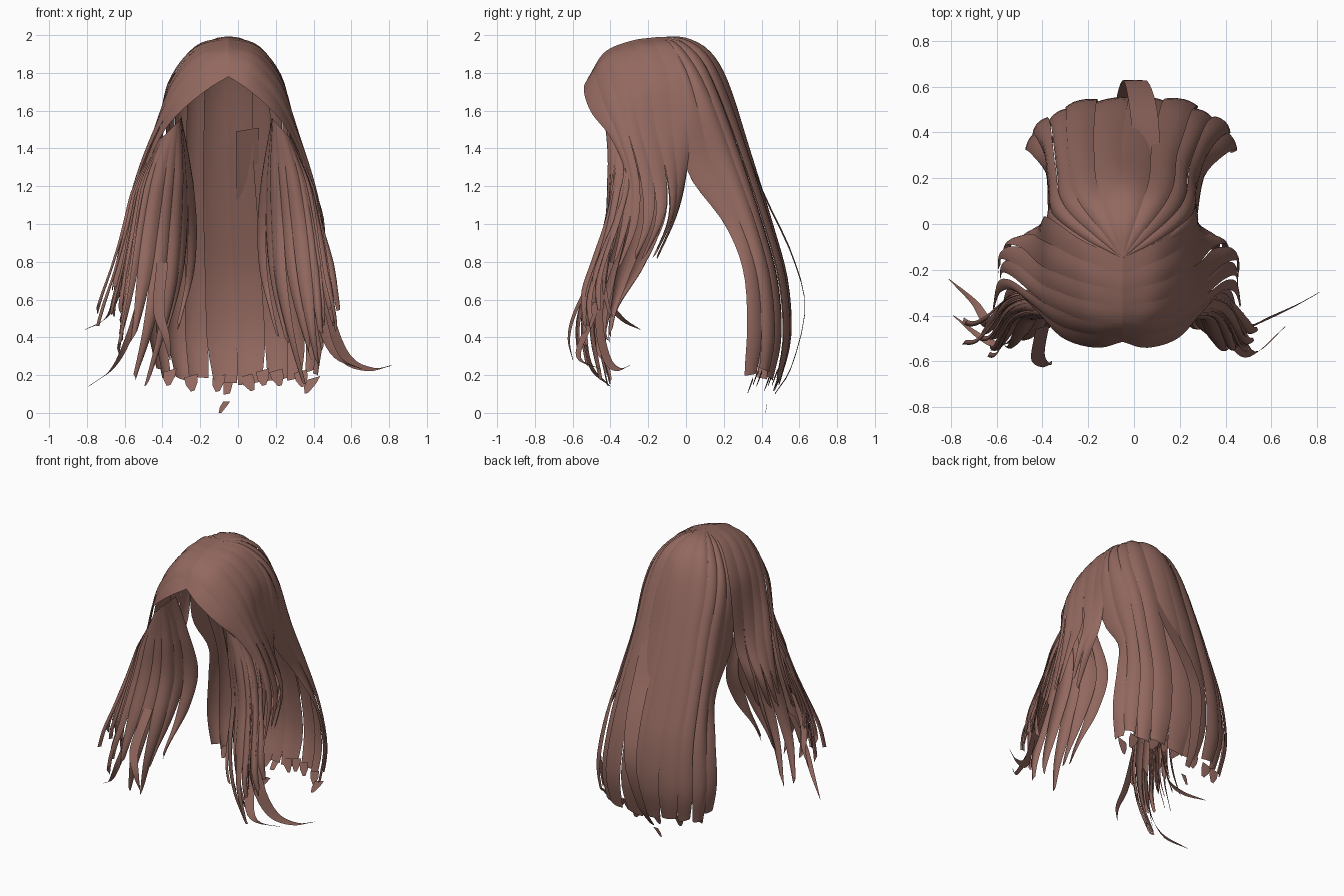
import bpy, random
from mathutils import Vector

random.seed(4)
cube = bpy.data.objects.get("Cube")
if cube:
    bpy.data.objects.remove(cube, do_unlink=True)

# Single hair colour
COLOUR = (0.29, 0.14, 0.115, 1)
hair = bpy.data.materials.new("chestnut_brown")
hair.use_nodes = True
hair.diffuse_color = COLOUR
shader = hair.node_tree.nodes["Principled BSDF"]
shader.inputs["Base Color"].default_value = COLOUR
shader.inputs["Roughness"].default_value = 0.8


def spline(pts, t):
    """Point at t (0 to 1) on a smooth curve through pts."""
    s = t * (len(pts) - 1)
    i = max(0, min(int(s), len(pts) - 2))
    u = s - i
    b, c = pts[i], pts[i + 1]
    a = pts[i - 1] if i > 0 else b * 2 - c
    d = pts[i + 2] if i + 2 < len(pts) else c * 2 - b
    return b + (c - a) * (u / 2) + (a * 2 - b * 5 + c * 4 - d) * (u * u / 2) \
        + (b * 3 - a - c * 3 + d) * (u ** 3 / 2)


def surface(guides, u, v):
    return spline([spline(g, v) for g in guides], u)


def strands(name, guides, count, side=1, centre=None, rows=22, cols=4, lift=0.008,
            fade=0.5, start=0.6, rag=0.1, stray=0.0, overlap=1.1):
    """Split the sheet through the guide curves into overlapping tapered strips.
    side is the signed width scale: negative mirrors the sheet."""
    guides = [[Vector(p) for p in g] for g in guides]
    verts, faces = [], []
    for k in range(count):
        mid, half = (k + 0.5) / count, 0.5 * overlap / count
        length = 1 - rag * random.random()
        drift = Vector([random.uniform(-stray, stray) for _ in range(3)])
        tip = random.uniform(-0.5, 0.5)
        base = len(verts)
        for r in range(rows + 1):
            for c in range(cols + 1):
                s = 2 * c / cols - 1
                v = length * r / rows
                if r == rows:
                    v += tip * s * rag * 0.4
                v = max(0, min(1, v))
                taper = max(0, (v / length - start) / (1 - start))
                u = mid + s * half * (1 - fade * taper ** 1.5)
                u = max(0, min(1, u))
                p = surface(guides, u, v)
                e = 0.01
                du = surface(guides, u + e, v) - surface(guides, u - e, v)
                dv = surface(guides, u, v + e) - surface(guides, u, v - e)
                bulge = lift * min(1, v * 4) * (1 - s * s + 0.5 * (k % 2))
                p = p + du.cross(dv).normalized() * bulge + drift * v * v
                p.x *= side
                if centre:
                    p.x += centre(p.z)
                verts.append(p)
        for r in range(rows):
            for c in range(cols):
                a = base + r * (cols + 1) + c
                f = [a, a + 1, a + cols + 2, a + cols + 1]
                faces.append(f if side > 0 else f[::-1])
    mesh = bpy.data.meshes.new(name)
    mesh.from_pydata(verts, [], faces)
    mesh.materials.append(hair)
    for poly in mesh.polygons:
        poly.use_smooth = True
    obj = bpy.data.objects.new(name, mesh)
    bpy.context.collection.objects.link(obj)


def ribbon(name, path, half_width, fade=0.95, rows=16):
    """Thin loose strand along a path."""
    w = Vector(half_width)
    pts = [Vector(p) for p in path]
    strands(name, [[p - w for p in pts], [p + w for p in pts]], 1, rows=rows,
            cols=2, lift=0.002, fade=fade, start=0.3, rag=0, overlap=1)


def head_centre(z):
    return -0.05


def curtain_centre(z):
    return -0.05 * max(0, min(1, (z - 0.2) / 1.1))


CROWN = (0, -0.15, 1.99)

# Long back curtain, from back centre round to the flared side edge
curtain = [
    [CROWN, (0, 0, 1.985), (0, .13, 1.91), (0, .225, 1.75), (0, .33, 1.42),
     (0, .46, 1), (0, .54, .7), (0, .555, .4), (0, .49, .15)],
    [CROWN, (.08, -.02, 1.97), (.15, .09, 1.88), (.19, .18, 1.7), (.2, .29, 1.4),
     (.22, .42, 1), (.23, .5, .7), (.24, .52, .4), (.22, .47, .15)],
    [CROWN, (.13, -.06, 1.95), (.24, .03, 1.82), (.29, .11, 1.64), (.3, .21, 1.35),
     (.33, .34, 1), (.36, .42, .7), (.385, .44, .4), (.36, .41, .17)],
    [CROWN, (.16, -.1, 1.935), (.28, -.03, 1.77), (.325, -.01, 1.55), (.32, .01, 1.27),
     (.34, .2, 1), (.42, .3, .75), (.46, .32, .45), (.42, .3, .18)],
]

# Swept front panel, from the side seam forward to the face rim
panel = [
    [CROWN, (.165, -.075, 1.945), (.29, .01, 1.77), (.335, .03, 1.55),
     (.345, 0, 1.28), (.39, -.05, 1.05), (.39, -.15, .82)],
    [(0, -.29, 1.97), (.17, -.25, 1.92), (.3, -.2, 1.75), (.355, -.17, 1.52),
     (.42, -.11, 1.26), (.5, -.11, 1.03), (.5, -.22, .78)],
    [(0, -.43, 1.91), (.15, -.42, 1.86), (.29, -.37, 1.7), (.39, -.3, 1.47),
     (.47, -.24, 1.23), (.52, -.24, 1), (.53, -.33, .75)],
    [(0, -.515, 1.78), (.11, -.54, 1.71), (.25, -.5, 1.59), (.35, -.4, 1.46),
     (.43, -.32, 1.27), (.48, -.34, 1.05), (.52, -.41, .75)],
]

# Hanging face-framing locks, from the outer side to the inner edge
locks = [
    [(.37, -.28, 1.45), (.48, -.3, 1.2), (.54, -.35, 1), (.59, -.4, .85),
     (.63, -.43, .71), (.66, -.42, .56)],
    [(.34, -.4, 1.47), (.41, -.39, 1.25), (.46, -.41, 1), (.5, -.48, .72),
     (.53, -.53, .5), (.56, -.5, .3)],
    [(.26, -.42, 1.55), (.27, -.37, 1.3), (.29, -.35, 1), (.32, -.43, .68),
     (.38, -.46, .4), (.46, -.42, .14)],
    [(.25, -.28, 1.57), (.21, -.2, 1.3), (.18, -.13, 1), (.19, -.22, .76),
     (.24, -.34, .55), (.3, -.38, .38)],
]

for label, side, lock_width, fine in (("left", 1, 0.92, 5), ("right", -1, -1, 11)):
    strands(label + "_back_curtain", curtain, 5, side, curtain_centre, rows=32,
            cols=6, lift=0.01, fade=0.2, start=0.88, rag=0.03, stray=0.01)
    strands(label + "_front_panel", panel, 6, lock_width + side * 0.03, head_centre,
            rows=28, lift=0.005, fade=0.7, start=0.66, rag=0.1, stray=0.02)
    strands(label + "_face_locks", locks, 8, lock_width, head_centre, rows=24,
            lift=0.015, fade=0.75, start=0.45, rag=0.18, stray=0.03, overlap=1.3)
    # Fine flyaway strands beside the face locks
    strands(label + "_fine_strands", locks[:2], fine, lock_width, head_centre,
            cols=2, lift=0.025, fade=0.9, start=0.3, rag=0.25, stray=0.08, overlap=0.9)

# Loose wisps at the sides
ribbon("left_long_wisp", [(.43, -.42, .85), (.48, -.46, .5), (.57, -.42, .29),
                          (.7, -.36, .23), (.81, -.3, .25)], (.03, .02, .015), 0.8)
ribbon("left_short_wisp", [(.4, -.4, .8), (.44, -.5, .5), (.52, -.57, .3),
                           (.66, -.45, .23)], (.03, .02, 0))
ribbon("right_upper_wisp", [(-.56, -.4, .85), (-.64, -.42, .62), (-.7, -.34, .5),
                            (-.81, -.24, .44)], (.02, .01, .015))
ribbon("right_lower_wisp", [(-.5, -.48, .65), (-.57, -.53, .42), (-.66, -.5, .24),
                            (-.79, -.4, .14)], (.025, .01, .015))
ribbon("right_front_wisp", [(-.4, -.45, .8), (-.42, -.58, .55), (-.38, -.62, .4),
                            (-.36, -.6, .28)], (.03, .01, 0))

# Loose lock standing off the back, and its stray tip
ribbon("back_loose_lock", [(.05, .27, 1.5), (.05, .42, 1.14), (.03, .56, .84),
                           (0, .63, .56), (-.04, .56, .25), (-.06, .47, .1)],
       (.06, 0, .01), 0.7)
ribbon("back_tip", [(-.06, .43, .06), (-.08, .425, .03), (-.095, .42, 0)],
       (.018, 0, 0), 0.6, rows=2)

# Broken ends along the hem
for i, x in enumerate((-.36, -.25, -.1, .04, .13, .2, .33, .4)):
    y = 0.5 - 0.9 * x * x
    z = random.uniform(0.15, 0.2)
    lean = random.uniform(-0.04, 0.04)
    ribbon("hem_end_%d" % (i + 1), [(x, y, z + 0.03), (x + lean, y - 0.03, z - 0.05)],
           (.035, 0, .01), 0.7, rows=2)
